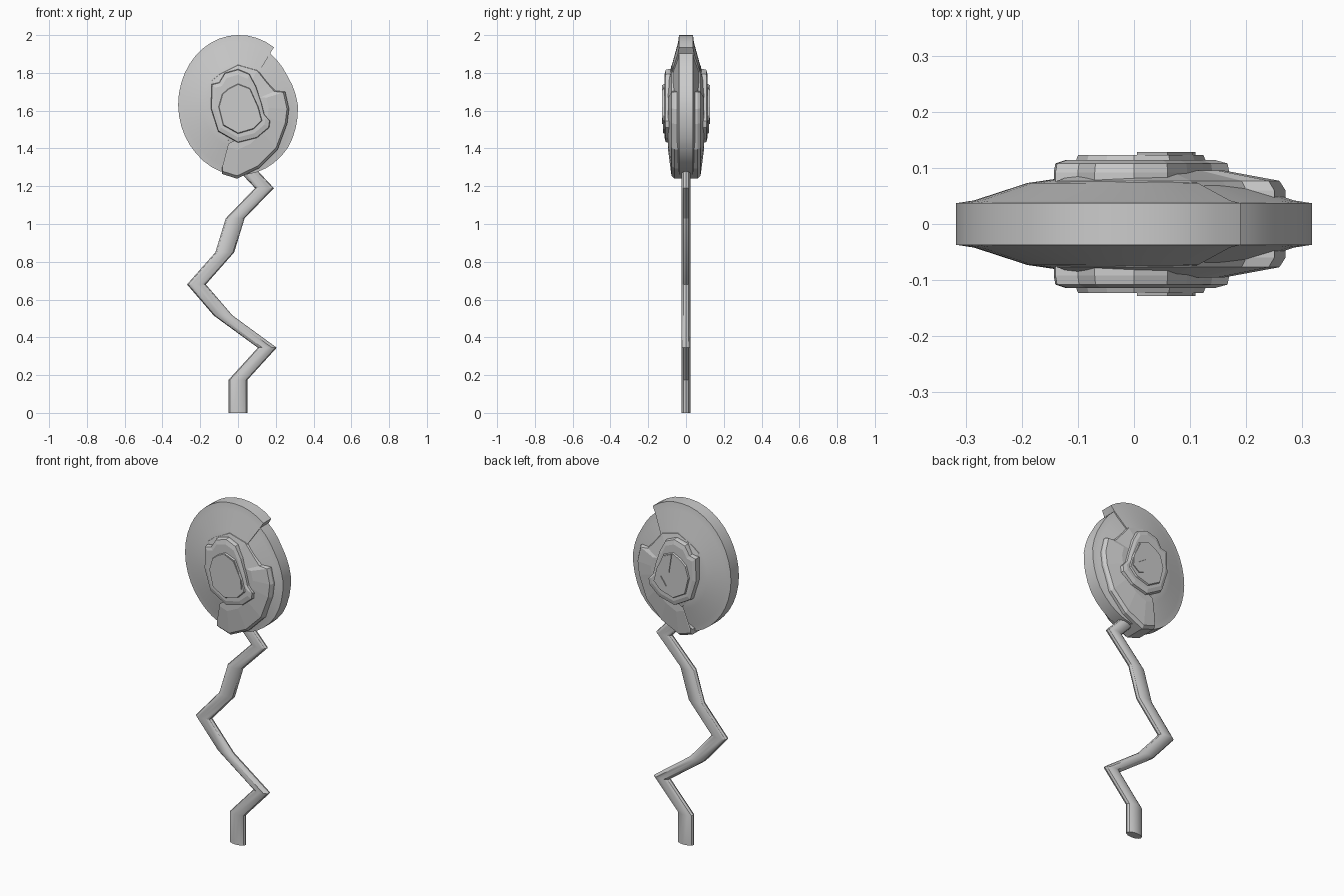
import bpy
from math import sin, cos, radians, pi

if "Cube" in bpy.data.objects:
    bpy.data.objects.remove(bpy.data.objects["Cube"])

CX, CZ = 0.0, 1.62   # middle of the spiral head


def loft(name, rings, smooth=False):
    """Skin a list of equal-length point rings and cap both ends."""
    n = len(rings[0])
    verts = [p for r in rings for p in r]
    faces = [(k * n + i, k * n + (i + 1) % n, (k + 1) * n + (i + 1) % n, (k + 1) * n + i)
             for k in range(len(rings) - 1) for i in range(n)]
    last = (len(rings) - 1) * n
    faces.append(tuple(reversed(range(n))))
    faces.append(tuple(range(last, last + n)))
    me = bpy.data.meshes.new(name)
    me.from_pydata(verts, [], faces)
    me.update()
    ob = bpy.data.objects.new(name, me)
    bpy.context.collection.objects.link(ob)
    bpy.ops.object.select_all(action='DESELECT')
    ob.select_set(True)
    bpy.context.view_layer.objects.active = ob
    bpy.ops.object.mode_set(mode='EDIT')
    bpy.ops.mesh.select_all(action='SELECT')
    bpy.ops.mesh.normals_make_consistent(inside=False)
    bpy.ops.object.mode_set(mode='OBJECT')
    if smooth:
        bpy.ops.object.shade_smooth_by_angle(angle=radians(25))
    return ob


def layer(name, outline, profile, smooth=False):
    """Front/back symmetric slab: profile is (outline scale, half depth) from rim inward."""
    steps = [(s, -d) for s, d in reversed(profile)] + list(profile)
    rings = [[(CX + (x - CX) * s, y, CZ + (z - CZ) * s) for x, z in outline]
             for s, y in steps]
    return loft(name, rings, smooth)


# Zigzag stick: horizontal oval sections
path = [(0, 0), (0, .175), (.155, .345), (-.078, .515), (-.22, .68),
        (-.07, .85), (-.015, 1.03), (.14, 1.19), (0, 1.34)]
loft("zigzag_stick",
     [[(x + .05 * cos(2 * pi * i / 12), .025 * sin(2 * pi * i / 12), z) for i in range(12)]
      for x, z in path], True)

# Candy disc: oval whose radius drops at the end of the outer roll
keys = [(54, 1.02), (90, 1.0), (180, 1.0), (225, .985), (270, 1.0),
        (325, 1.035), (360, 1.0), (388, .92), (414, .912)]


def radius(t):
    for (a, r), (b, q) in zip(keys, keys[1:]):
        if t <= b:
            return r + (q - r) * (t - a) / (b - a)


rim = []
for k in range(41):
    t = 54 + 9 * k
    a, s = radians(t), radius(t)
    rim.append((.317 * s * cos(a), 1.63 + .37 * s * sin(a)))
layer("candy_disc", rim, [(1, .037), (.9, .042), (.6, .073), (.45, .08)], True)

# Outer roll with a tail at the bottom
outer = [(-.01, 1.39), (-.02, 1.33), (-.085, 1.295), (-.085, 1.265), (-.005, 1.24),
         (.11, 1.295), (.21, 1.395), (.26, 1.53), (.27, 1.61), (.25, 1.70),
         (.20, 1.705), (.165, 1.745), (.105, 1.82), (0, 1.85), (-.10, 1.80),
         (-.143, 1.765), (-.143, 1.61), (-.105, 1.49)]
layer("outer_roll", outer, [(1, .06), (.96, .077), (.6, .095)])

# Middle roll
middle = [(0, 1.43), (.10, 1.455), (.165, 1.51), (.17, 1.545), (.14, 1.58),
          (.125, 1.64), (.095, 1.73), (.06, 1.795), (0, 1.82), (-.07, 1.80),
          (-.10, 1.75), (-.14, 1.74), (-.143, 1.61), (-.105, 1.49)]
layer("middle_roll", middle, [(1, .092), (.98, .108), (.85, .114)])

# Inner roll
inner = [(0, 1.475), (.085, 1.50), (.13, 1.545), (.11, 1.62), (.065, 1.72),
         (0, 1.745), (-.05, 1.72), (-.085, 1.69), (-.105, 1.62), (-.08, 1.52)]
layer("inner_roll", inner, [(1, .108), (.95, .123)])

# Raised core with a jagged inner edge
core = [(.005, 1.735), (.06, 1.71), (.105, 1.62), (.11, 1.56), (.07, 1.53),
        (.04, 1.54), (.075, 1.59), (.022, 1.625)]
layer("core_roll", core, [(1, .128)])
